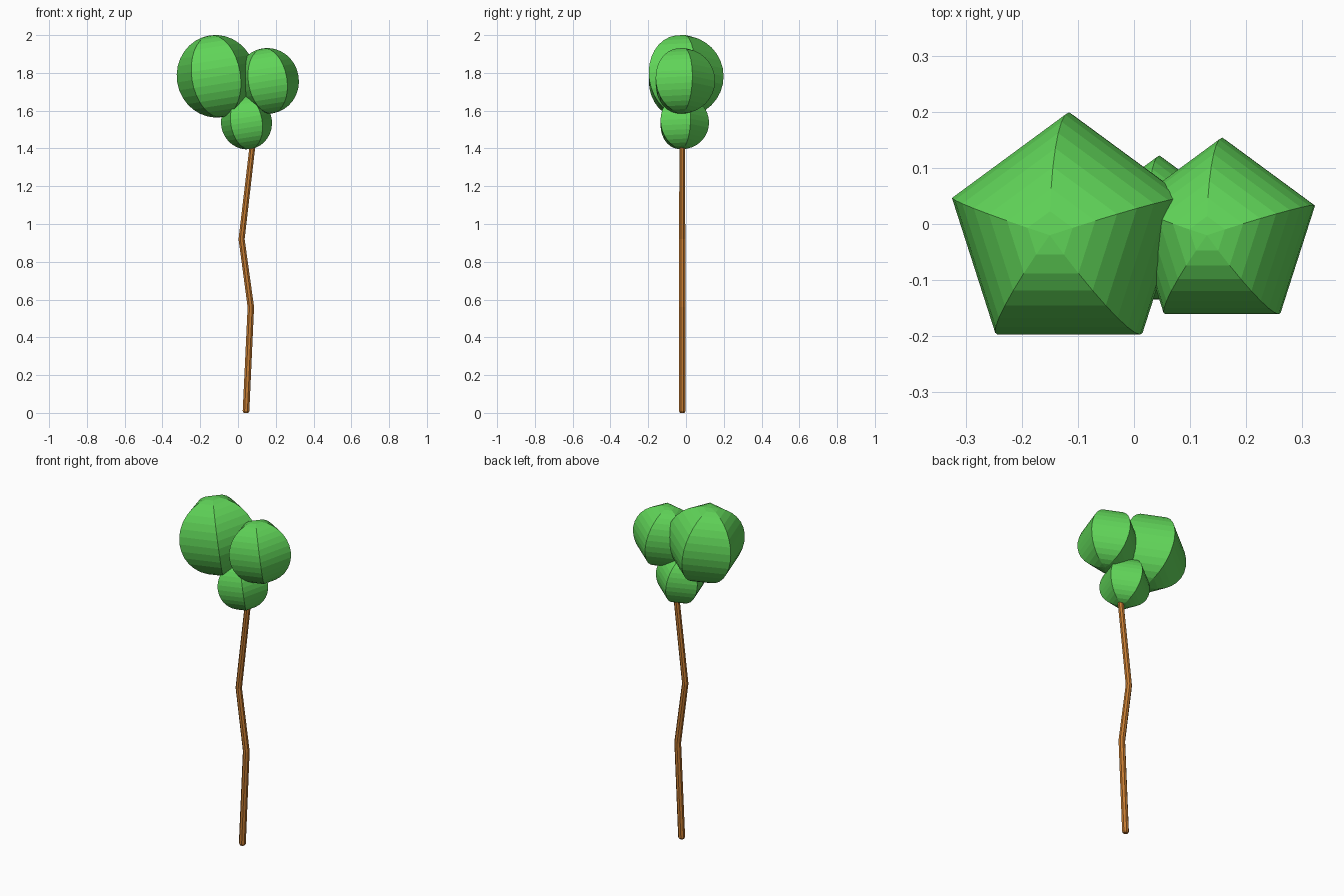
import bpy, bmesh, math
from mathutils import Vector, Matrix

if "Cube" in bpy.data.objects:
    bpy.data.objects.remove(bpy.data.objects["Cube"])

CY = -0.02  # depth of the whole tree's centre line


def material(name, rgb):
    m = bpy.data.materials.new(name)
    m.diffuse_color = (*rgb, 1)
    m.use_nodes = True
    m.node_tree.nodes["Principled BSDF"].inputs["Base Color"].default_value = m.diffuse_color
    return m


def finish(name, bm, mat):
    bmesh.ops.recalc_face_normals(bm, faces=bm.faces)
    me = bpy.data.meshes.new(name)
    bm.to_mesh(me)
    bm.free()
    me.materials.append(mat)
    ob = bpy.data.objects.new(name, me)
    bpy.context.collection.objects.link(ob)
    return ob


green = material("leaf green", (0.117, 0.658, 0.098))
brown = material("bark brown", (0.56, 0.2, 0.032))


# Leaf clumps: five-sided spheres with a meridian at the back, leaning left
def clump(name, x, z, r):
    bm = bmesh.new()
    bmesh.ops.create_uvsphere(bm, u_segments=5, v_segments=16, radius=r)
    # turn the first meridian to +y
    v = max(bm.verts, key=lambda p: p.co.xy.length)
    turn = math.pi / 2 - math.atan2(v.co.y, v.co.x)
    mat = (Matrix.Translation((x, CY, z))
           @ Matrix.Rotation(math.radians(-9), 4, 'Y')
           @ Matrix.Rotation(turn, 4, 'Z'))
    bmesh.ops.transform(bm, matrix=mat, verts=bm.verts)
    finish(name, bm, green)


clump("leaf_clump_large", -0.116, 1.782, 0.219)
clump("leaf_clump_medium", 0.157, 1.758, 0.174)
clump("leaf_clump_small", 0.045, 1.537, 0.142)

# Trunk: crooked tube swept along a bent path, with rounded ends
path = [(0.042, 0.0), (0.0425, 0.01), (0.068, 0.56), (0.019, 0.92), (0.082, 1.46)]
radii = [0.013, 0.019, 0.0185, 0.0175, 0.0165]
SIDES = 8
pts = [Vector((x, 0, z)) for x, z in path]
bm = bmesh.new()
rings = []
for i, p in enumerate(pts):
    a = (p - pts[i - 1]).normalized() if i else Vector((0, 0, 1))
    b = (pts[i + 1] - p).normalized() if i < len(pts) - 1 else a
    d = (a + b).normalized() if i else Vector((0, 0, 1))
    side = Vector((d.z, 0, -d.x))
    ring = []
    for k in range(SIDES):
        t = 2 * math.pi * (k + 0.5) / SIDES
        off = side * math.cos(t) * radii[i] + Vector((0, math.sin(t) * radii[i], 0))
        ring.append(bm.verts.new(p + off + Vector((0, CY, 0))))
    rings.append(ring)
for lo, hi in zip(rings, rings[1:]):
    for k in range(SIDES):
        n = (k + 1) % SIDES
        bm.faces.new((lo[k], lo[n], hi[n], hi[k]))
bm.faces.new(rings[0])
bm.faces.new(rings[-1])
finish("trunk", bm, brown)
